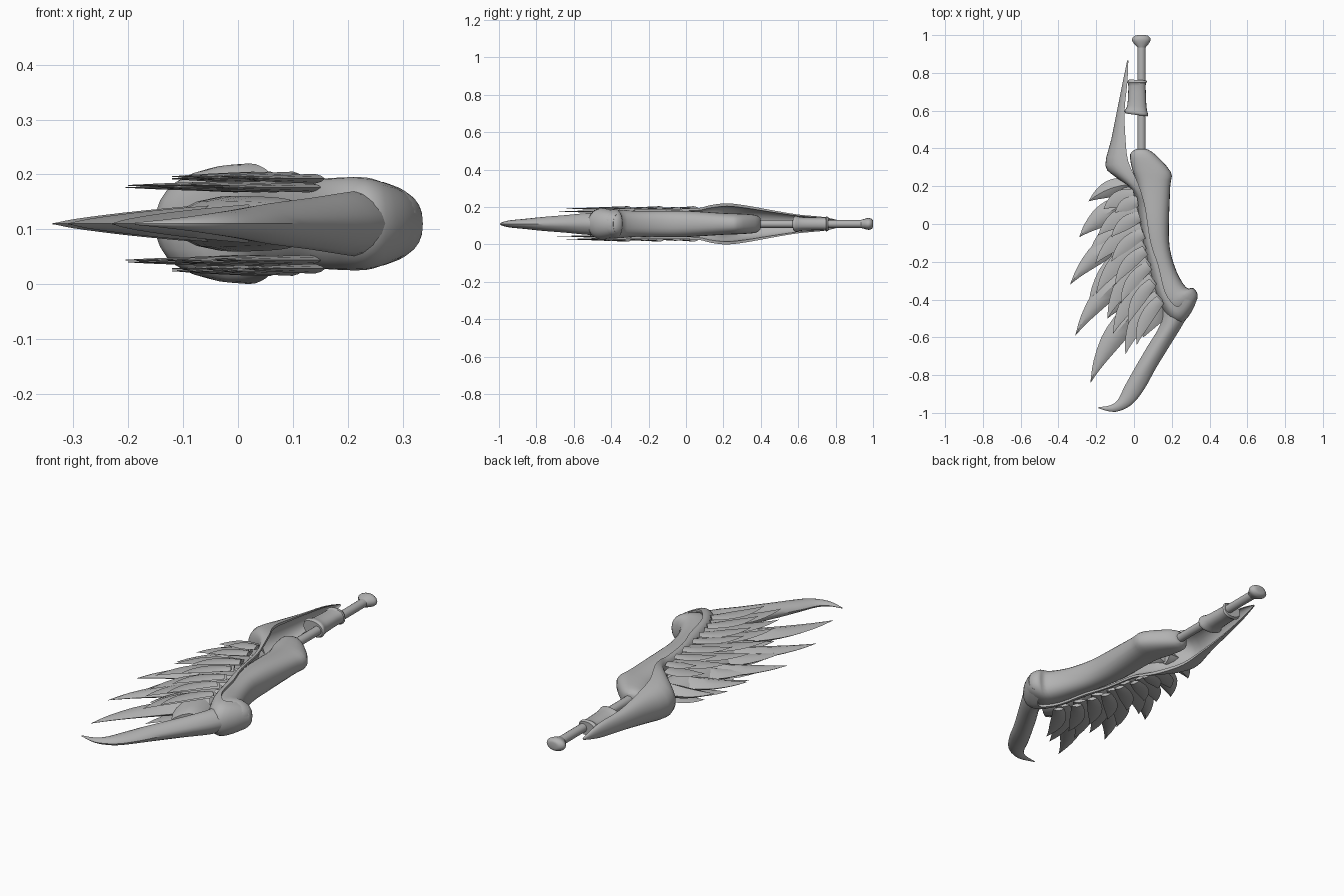
import bpy, bmesh, math
from mathutils import Vector

if "Cube" in bpy.data.objects:
    bpy.data.objects.remove(bpy.data.objects["Cube"])

MID = 0.11  # height of the symmetry plane
grey = bpy.data.materials.new("bone_grey")
grey.diffuse_color = (0.45, 0.45, 0.45, 1)
grey.use_nodes = True
grey.node_tree.nodes["Principled BSDF"].inputs["Base Color"].default_value = grey.diffuse_color


def oval(n=20, p=2.0):
    """Closed section in (u, v); p=2 is an ellipse, lower is sharper."""
    f = lambda c: math.copysign(abs(c) ** (2 / p), c)
    return [(f(math.cos(2 * math.pi * i / n)), f(math.sin(2 * math.pi * i / n))) for i in range(n)]


def crescent(n=14):
    """Hollow C section, open towards the right edge."""
    arc = [math.pi * (i / n - 0.5) for i in range(n + 1)]
    outer = [(1 - 2 * math.cos(a) ** 0.8 if abs(math.cos(a)) > 1e-6 else 1, math.sin(a)) for a in arc]
    inner = [(1 - 1.6 * max(math.cos(a), 0), 0.86 * math.sin(a)) for a in reversed(arc)]
    return outer + inner


def smooth(rows, steps):
    """Catmull-Rom interpolation of the station rows."""
    out = []
    for i in range(len(rows) - 1):
        a, b, c, d = (rows[max(0, min(len(rows) - 1, k))] for k in (i - 1, i, i + 1, i + 2))
        for s in range(steps):
            t = s / steps
            out.append([0.5 * (2 * q + (r - p) * t + (2 * p - 5 * q + 4 * r - w) * t * t
                               + (3 * q - p - 3 * r + w) * t ** 3) for p, q, r, w in zip(a, b, c, d)])
    return out + [list(rows[-1])]


def loft(name, rows, section, steps=3, angle=40):
    """Skin sections over rows of (left x, left y, right x, right y, half height[, z offset])."""
    bm = bmesh.new()
    rings = []
    for row in smooth(rows, steps):
        lx, ly, rx, ry, h = row[:5]
        z = MID + (row[5] if len(row) > 5 else 0)
        rings.append([bm.verts.new(((lx + rx) / 2 + u * (rx - lx) / 2,
                                    (ly + ry) / 2 + u * (ry - ly) / 2,
                                    z + v * max(h, 0.001))) for u, v in section])
    n = len(section)
    for a, b in zip(rings, rings[1:]):
        for i in range(n):
            bm.faces.new((a[i], a[(i + 1) % n], b[(i + 1) % n], b[i]))
    bm.faces.new(rings[0])
    bm.faces.new(rings[-1][::-1])
    bmesh.ops.recalc_face_normals(bm, faces=bm.faces)
    me = bpy.data.meshes.new(name)
    bm.to_mesh(me)
    bm.free()
    ob = bpy.data.objects.new(name, me)
    bpy.context.collection.objects.link(ob)
    me.materials.append(grey)
    bpy.ops.object.select_all(action='DESELECT')
    ob.select_set(True)
    bpy.context.view_layer.objects.active = ob
    bpy.ops.object.shade_smooth_by_angle(angle=math.radians(angle))
    return ob


def feather(name, root, tip, half_width, thick, z=0.0):
    """Pointed curved blade from root to tip, bulging outwards."""
    r, t = Vector(root), Vector(tip)
    d = t - r
    c = (r + t) / 2 + Vector((d.y, -d.x)) * 0.16
    rows = []
    for s, w in ((0, .75), (.2, .95), (.4, 1), (.6, .85), (.8, .48), (.92, .2), (1, .01)):
        p = r * (1 - s) ** 2 + c * 2 * s * (1 - s) + t * s * s
        tan = ((c - r) * (1 - s) + (t - c) * s).normalized()
        side = Vector((tan.y, -tan.x)) * half_width * w
        a, b = p + side, p - side
        rows.append((a.x, a.y, b.x, b.y, thick * (1 - s) ** 0.8, z))
    return loft(name, rows, oval(8, 1.4), 2, 30)


# Arm body
loft("arm_body", [
    (.015, .398, .065, .398, .03), (-.02, .37, .11, .37, .048), (-.01, .29, .195, .275, .055),
    (.02, .2, .192, .2, .058), (.04, 0, .185, 0, .07), (.07, -.15, .19, -.13, .07),
    (.1, -.28, .225, -.25, .07), (.13, -.38, .275, -.335, .076), (.17, -.46, .315, -.34, .078),
    (.22, -.49, .337, -.375, .06), (.25, -.49, .325, -.42, .04)], oval(24, 2.4))

# Guard fin that narrows into the band round the knuckle
loft("guard_band", [
    (-.036, .865, -.03, .865, .004), (-.06, .75, -.035, .75, .035), (-.09, .6, -.05, .6, .05),
    (-.12, .45, -.045, .45, .075), (-.152, .31, -.03, .33, .097), (-.1, .25, .02, .22, .11),
    (-.02, .19, .05, .13, .1), (.02, .08, .065, .06, .084), (.05, -.1, .09, -.1, .08),
    (.09, -.27, .13, -.22, .08), (.13, -.4, .165, -.36, .083), (.185, -.5, .215, -.43, .085),
    (.25, -.525, .245, -.43, .082), (.305, -.465, .275, -.39, .07), (.337, -.39, .295, -.355, .055)],
    crescent())

# Hooked claw blade
loft("claw_blade", [
    (.15, -.42, .31, -.42, .06), (.14, -.53, .265, -.52, .058), (.07, -.65, .195, -.635, .047),
    (0, -.77, .115, -.765, .037), (-.05, -.86, .06, -.865, .027), (-.085, -.93, -.01, -.955, .019),
    (-.125, -.96, -.1, -.995, .01), (-.188, -.97, -.188, -.976, .002)], oval(16, 1.7))

# Shaft, collar and pommel
loft("shaft", [(.018, .36, .062, .36, .021), (.018, .96, .062, .96, .021)], oval(16), 1)
loft("collar", [
    (-.045, .585, .07, .57, .036), (-.05, .6, .075, .58, .043), (-.035, .63, .066, .62, .036),
    (-.03, .73, .062, .735, .034), (-.035, .75, .07, .75, .04), (-.025, .765, .065, .76, .034)],
    oval(20, 2.4))
loft("pommel", [
    (.018, .935, .062, .935, .021), (-.008, .965, .085, .965, .03), (-.01, .982, .087, .982, .031),
    (.005, .996, .075, .996, .024), (.02, 1.0, .06, 1.0, .015)], oval(16))

# Wing core under the feathers
loft("wing_core", [
    (-.08, .22, .02, .2, .03), (-.13, .08, .05, .05, .045), (-.13, -.15, .08, -.1, .05),
    (-.07, -.38, .13, -.3, .05), (.02, -.55, .16, -.44, .045), (.05, -.6, .17, -.5, .03)],
    oval(12, 1.5))

# Long feathers in the middle plane
long_feathers = [((-.02, .21), (-.24, .12), .045), ((.01, .12), (-.29, -.07), .06),
                 ((.03, .02), (-.25, -.2), .06), ((.04, -.03), (-.338, -.32), .058),
                 ((.05, -.12), (-.24, -.42), .06), ((.07, -.2), (-.31, -.59), .058),
                 ((.09, -.28), (-.14, -.5), .055), ((.11, -.38), (-.23, -.84), .062)]
for i, (root, tip, w) in enumerate(long_feathers):
    feather(f"long_feather_{i}", root, tip, w, .042)

# Covert feathers, in two layers on both faces
middle = [((.0, .15), (-.16, .08)), ((.02, .07), (-.19, -.06)), ((.04, -.02), (-.205, -.21)),
          ((.05, -.1), (-.2, -.37)), ((.07, -.19), (-.14, -.5)), ((.1, -.29), (-.11, -.58)),
          ((.13, -.38), (-.045, -.69))]
short = [((.02, .12), (-.1, .06)), ((.03, .04), (-.12, -.07)), ((.05, -.05), (-.12, -.2)),
         ((.06, -.14), (-.1, -.32)), ((.08, -.22), (-.07, -.42)), ((.1, -.31), (-.03, -.53)),
         ((.14, -.4), (.015, -.64))]
for side, label in ((1, "top"), (-1, "bottom")):
    for layer, pairs, w, z in (("middle", middle, .045, .066), ("short", short, .036, .082)):
        for i, (root, tip) in enumerate(pairs):
            feather(f"{label}_{layer}_feather_{i}", root, tip, w, .009,
                    side * (z + .004 * (i % 2)))
